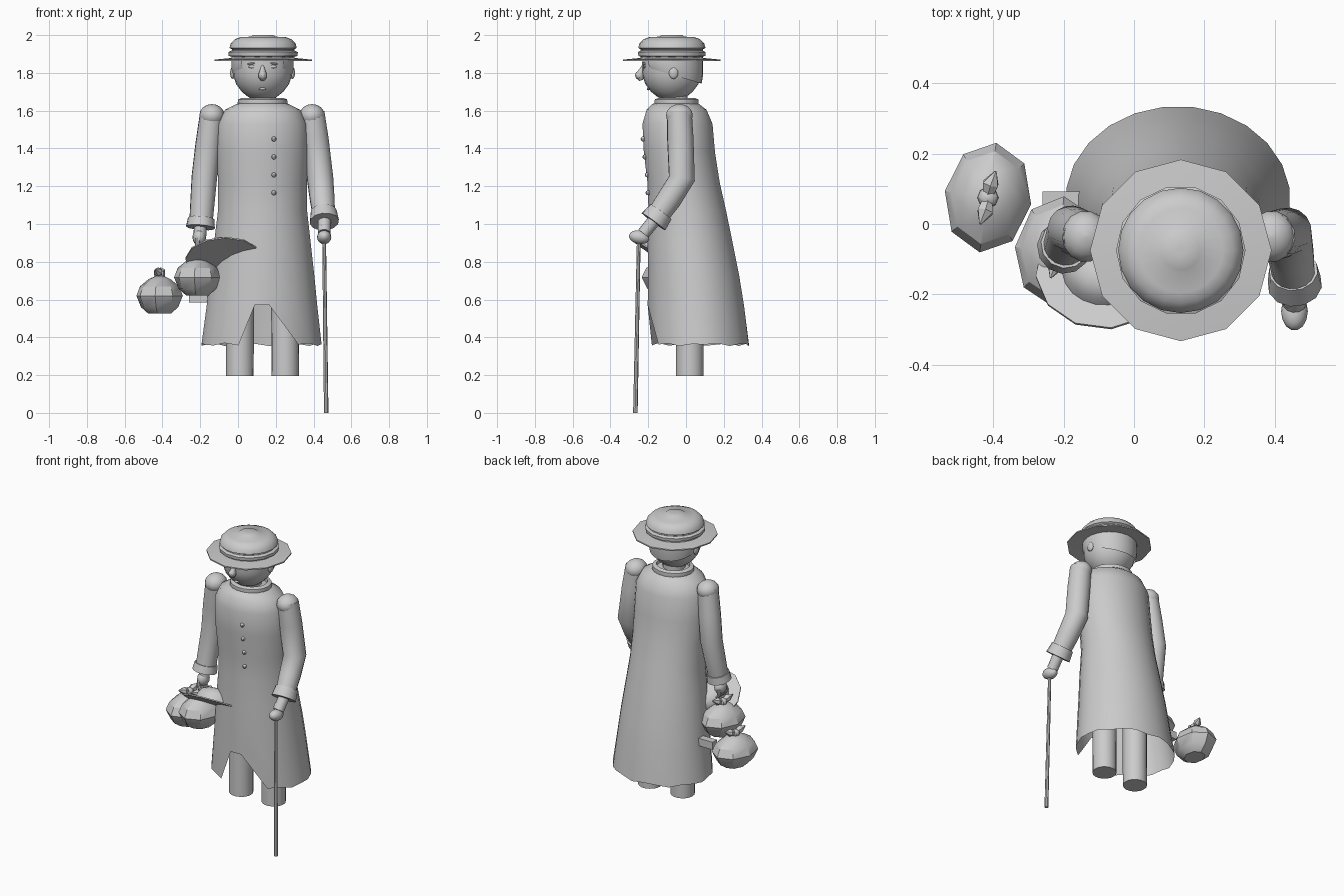
import bpy, bmesh, math
from mathutils import Vector, Matrix

if "Cube" in bpy.data.objects:
    bpy.data.objects.remove(bpy.data.objects["Cube"])

GRAY = bpy.data.materials.new("plain gray")
GRAY.diffuse_color = (0.6, 0.6, 0.6, 1)
GRAY.use_nodes = True
GRAY.node_tree.nodes["Principled BSDF"].inputs["Base Color"].default_value = GRAY.diffuse_color
CX, HY = 0.13, -0.075          # body axis x, head axis y


def finish(name, verts, faces, smooth=35, mat=None, normals=True):
    me = bpy.data.meshes.new(name)
    me.from_pydata([tuple(v) for v in verts], [], faces)
    bm = bmesh.new()
    bm.from_mesh(me)
    if mat:
        bm.transform(mat)
    bmesh.ops.remove_doubles(bm, verts=bm.verts, dist=1e-5)
    if normals:
        bmesh.ops.recalc_face_normals(bm, faces=bm.faces)
    bm.to_mesh(me)
    bm.free()
    ob = bpy.data.objects.new(name, me)
    bpy.context.collection.objects.link(ob)
    me.materials.append(GRAY)
    if smooth:
        bpy.ops.object.select_all(action='DESELECT')
        ob.select_set(True)
        bpy.context.view_layer.objects.active = ob
        bpy.ops.object.shade_smooth_by_angle(angle=math.radians(smooth))
    return ob


def bridge(name, rings, caps=True, **kw):
    """Join equal-sized closed rings of points into a skin."""
    n = len(rings[0])
    verts = [p for r in rings for p in r]
    faces = [(i*n + j, i*n + (j+1) % n, (i+1)*n + (j+1) % n, (i+1)*n + j)
             for i in range(len(rings) - 1) for j in range(n)]
    if caps:
        faces += [tuple(range(n))[::-1], tuple(range(len(verts) - n, len(verts)))]
    return finish(name, verts, faces, **kw)


def oval(cx, cy, z, rx, ry, n, phase=0.0):
    a = [2*math.pi*(j + phase)/n for j in range(n)]
    return [Vector((cx + rx*math.cos(t), cy + ry*math.sin(t), z)) for t in a]


def lathe(name, profile, n, at=(0, 0), squash=1, **kw):
    return bridge(name, [oval(at[0], at[1], z, r, r*squash, n) for r, z in profile], **kw)


def tube(name, path, n=16, **kw):
    """Sweep a round section along (point, radius) pairs."""
    pts = [Vector(p) for p, r in path]
    rings = []
    for i, (p, r) in enumerate(path):
        d = (pts[min(i+1, len(pts)-1)] - pts[max(i-1, 0)]).normalized()
        u = d.cross(Vector((0.1, 1, 0))).normalized()
        w = d.cross(u)
        rings.append([pts[i] + r*(u*math.cos(t) + w*math.sin(t))
                      for t in (2*math.pi*j/n for j in range(n))])
    return bridge(name, rings, **kw)


def ball(name, at, size, rot=(0, 0, 0), seg=14):
    ob = lathe(name, [(max(math.sin(math.pi*i/8), 0.01), -math.cos(math.pi*i/8))
                      for i in range(9)], seg)
    ob.location, ob.scale, ob.rotation_euler = at, size, rot
    return ob


# Long coat: oval rings (cx, cy, z, rx, ry), open hem with a front slit
N = 24
coat = [(0.13, -0.05, 1.65, 0.09, 0.08), (0.13, -0.055, 1.635, 0.14, 0.125),
        (0.13, -0.05, 1.605, 0.20, 0.16), (0.13, -0.045, 1.53, 0.237, 0.187),
        (0.13, -0.035, 1.38, 0.243, 0.19), (0.13, -0.013, 1.22, 0.238, 0.193),
        (0.13, 0.007, 1.07, 0.238, 0.207), (0.129, 0.022, 0.90, 0.258, 0.227),
        (0.128, 0.04, 0.73, 0.278, 0.243), (0.127, 0.052, 0.57, 0.295, 0.257),
        (0.125, 0.067, 0.362, 0.32, 0.268)]
rings = [oval(*c, N, 0.5) for c in coat]
for j, p in enumerate(rings[-1]):
    p.z += 0.008*math.sin(j*2.2)
last = len(rings) - 1
faces = [(i*N + j, i*N + (j+1) % N, (i+1)*N + (j+1) % N, (i+1)*N + j)
         for i in range(last - 1) for j in range(N)]
hem = lambda j: 16 if j == 17 else 20 if j in (18, 19) else j
for j in range(N):
    k = (j + 1) % N
    if j == 17:
        continue               # slit between the two front columns
    f = [(last-1)*N + j, (last-1)*N + k, last*N + hem(k), last*N + hem(j)]
    faces.append(tuple(dict.fromkeys(f)))
faces.append(tuple(range(N))[::-1])
finish("coat", [p for r in rings for p in r], faces, smooth=40)

# Coat buttons
for z, y in ((1.45, -0.227), (1.355, -0.217), (1.26, -0.205), (1.165, -0.201)):
    ball("button", (0.19, y, z), (0.013, 0.013, 0.013), seg=8)

# Legs, neck and collar
for x in (0.01, 0.25):
    lathe("leg", [(0.073, 0.195), (0.075, 0.8)], 18, at=(x, 0.02))
lathe("neck", [(0.07, 1.58), (0.07, 1.72)], 14, at=(CX, -0.06))
lathe("collar", [(0.125, 1.615), (0.133, 1.63), (0.13, 1.66), (0.105, 1.668), (0.1, 1.62)],
      18, at=(CX, -0.05), squash=0.9, caps=False,
      mat=Matrix.Translation((0, 0, 0)))

# Head and face
lathe("head", [(0.03, 1.655), (0.075, 1.672), (0.11, 1.70), (0.14, 1.74), (0.155, 1.785),
               (0.158, 1.83), (0.155, 1.89)], 24, at=(CX, HY))
tube("nose", [((CX, -0.222, 1.845), 0.006), ((CX, -0.235, 1.815), 0.014),
              ((CX, -0.243, 1.795), 0.022), ((CX, -0.243, 1.775), 0.022),
              ((CX, -0.238, 1.76), 0.01)], 10)
ball("nose_tip", (CX, -0.247, 1.787), (0.022, 0.024, 0.024), seg=10)
for s in (-1, 1):
    ball("ear", (CX + s*0.158, -0.066, 1.80), (0.014, 0.025, 0.032))
    ball("eye", (CX + s*0.053, -0.219, 1.833), (0.022, 0.008, 0.009), seg=10)
    ball("eyebrow", (CX + s*0.055, -0.221, 1.85), (0.028, 0.008, 0.005), (0, s*0.15, 0), seg=8)
ball("mouth", (CX, -0.2, 1.715), (0.02, 0.008, 0.007), seg=10)

# Hair shell around the back of the head, rising toward the temples
M = 21
hv = []
for row in range(4):
    for j in range(M):
        t = math.radians(-48 + 276*j/(M - 1))
        y = 0.166*math.sin(t)
        low = 1.79 - 0.28*y
        z = low + (1.89 - low)*row/3
        r = 1 - 0.05*(row == 0)
        hv.append((CX + 0.166*math.cos(t)*r, HY + y*r, z))
finish("hair", hv, [(i*M+j, i*M+j+1, (i+1)*M+j+1, (i+1)*M+j)
                    for i in range(3) for j in range(M - 1)], smooth=50, normals=False)


def hat(name, mat, profile_brim, profile_crown):
    lathe(name + "_brim", profile_brim, 12, smooth=20, mat=mat)
    lathe(name + "_crown", profile_crown, 20, smooth=40, mat=mat)


# Worn hat: twelve-sided brim, band and rounded crown
worn = Matrix.Translation((CX + 0.003, HY, 1.87))
hat("hat", worn, [(0.1, 0.005), (0.258, -0.008), (0.258, 0.0), (0.1, 0.016)],
    [(0.165, 0.005), (0.165, 0.055), (0.178, 0.062), (0.172, 0.085), (0.15, 0.108),
     (0.12, 0.119), (0.065, 0.122), (0.055, 0.13), (0.01, 0.131)])
lathe("hat_band", [(0.165, 0.015), (0.182, 0.02), (0.184, 0.04), (0.168, 0.048)], 14, mat=worn)

# Arms, cuffs and rounded shoulders
tube("right_side_arm", [((0.392, -0.035, 1.59), 0.066), ((0.41, -0.03, 1.45), 0.07),
                        ((0.435, -0.022, 1.24), 0.07), ((0.446, -0.09, 1.13), 0.066),
                        ((0.455, -0.15, 1.045), 0.06)])
tube("left_side_arm", [((-0.138, -0.035, 1.59), 0.063), ((-0.158, -0.025, 1.42), 0.068),
                       ((-0.178, -0.015, 1.25), 0.068), ((-0.196, -0.06, 1.01), 0.062)])
for x in (-0.138, 0.392):
    ball("shoulder", (x, -0.035, 1.575), (0.067, 0.073, 0.06))
tube("right_side_cuff", [((0.453, -0.133, 1.065), 0.07), ((0.457, -0.172, 1.012), 0.078)], 12)
tube("left_side_cuff", [((-0.195, -0.057, 1.03), 0.07), ((-0.199, -0.066, 0.982), 0.077)], 12)

# Hand gripping the cane
tube("right_side_wrist", [((0.457, -0.16, 1.03), 0.035), ((0.456, -0.225, 0.95), 0.034)], 12)
ball("right_side_hand", (0.456, -0.248, 0.93), (0.038, 0.056, 0.036), (-0.2, 0, 0))
ball("right_side_thumb", (0.44, -0.215, 0.975), (0.018, 0.03, 0.022), (0.6, 0, 0), seg=10)
tube("cane", [((0.467, -0.268, 0.0), 0.012), ((0.456, -0.25, 0.92), 0.01)], 8)

# Hand carrying the bundles
tube("left_side_wrist", [((-0.199, -0.065, 1.0), 0.032), ((-0.203, -0.07, 0.93), 0.035)], 12)
ball("left_side_hand", (-0.205, -0.072, 0.93), (0.036, 0.045, 0.045))
for k in range(4):
    y = -0.105 + 0.022*k
    tube("finger", [((-0.215, y, 0.925), 0.013), ((-0.215, y - 0.004, 0.885), 0.012),
                    ((-0.195, y - 0.004, 0.865), 0.009)], 8)

# Carried hat, tilted with its front edge raised
axis = Vector((-0.05, 0.55, 0.83)).normalized()
held = Matrix.Translation((-0.08, -0.13, 0.82)) @ axis.to_track_quat('Z', 'Y').to_matrix().to_4x4()
hat("carried_hat", held, [(0.08, -0.004), (0.2, -0.006), (0.2, 0.002), (0.08, 0.008)],
    [(0.125, 0.0), (0.12, 0.035), (0.1, 0.068), (0.065, 0.085), (0.01, 0.092)])


def pouch(name, x, y, z, turn):
    """Eight-sided bundle tied at the top with two knot ends."""
    m = Matrix.Translation((x, y, z)) @ Matrix.Rotation(turn, 4, 'Z')
    lathe(name, [(0.06, 0.0), (0.1, 0.035), (0.124, 0.095), (0.105, 0.145), (0.06, 0.182),
                 (0.022, 0.2)], 8, squash=1.27, smooth=30, mat=m)
    ball(name + "_knot", (x, y, z + 0.208), (0.03, 0.03, 0.024), seg=8)
    for s in (-1, 1):
        tube(name + "_knot_end", [((x, y, z + 0.21), 0.014),
                                  ((x + s*0.008, y + s*0.04, z + 0.222), 0.025),
                                  ((x + s*0.022, y + s*0.075, z + 0.235), 0.003)], 6, smooth=0)


pouch("outer_pouch", -0.415, 0.075, 0.525, -0.15)
pouch("inner_pouch", -0.215, -0.078, 0.622, -0.1)

# Small flat box hanging behind the inner pouch
x0, x1, y0, y1, z0, z1 = -0.26, -0.155, 0.045, 0.092, 0.585, 0.635
bridge("small_box", [[(x0, y0, z), (x1, y0, z), (x1, y1, z), (x0, y1, z)] for z in (z0, z1)],
       smooth=0)
